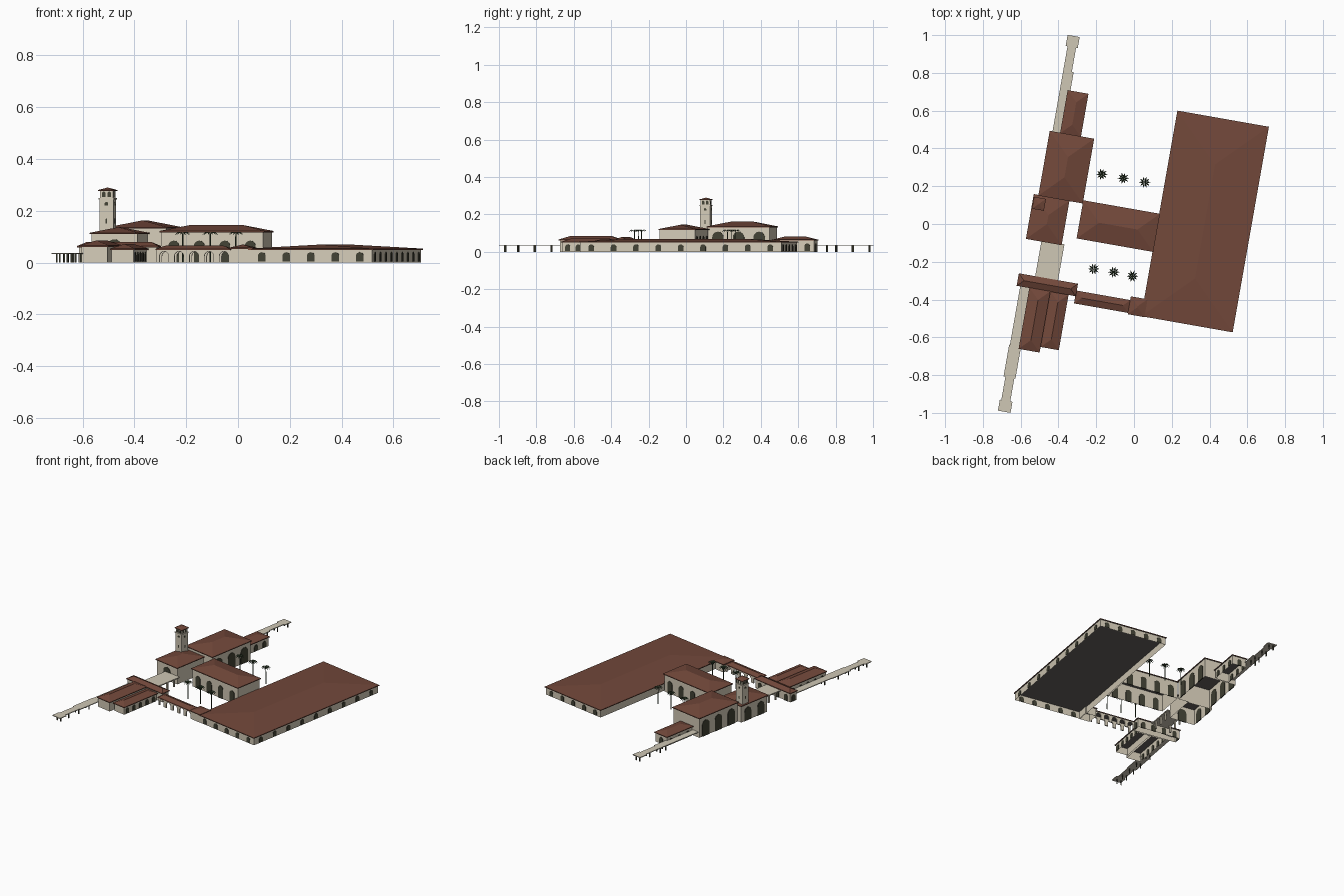
import bpy, bmesh, math
from mathutils import Matrix, Vector

if "Cube" in bpy.data.objects:
    bpy.data.objects.remove(bpy.data.objects["Cube"])

ROT = Matrix.Rotation(math.radians(-10), 4, 'Z')   # whole site is turned 10 degrees


def mat(name, c):
    m = bpy.data.materials.new(name)
    m.diffuse_color = (*c, 1)
    m.use_nodes = True
    m.node_tree.nodes["Principled BSDF"].inputs["Base Color"].default_value = m.diffuse_color
    return m


ROOF = mat("roof_tile", (0.17, 0.065, 0.043))
WALL = mat("plaster", (0.66, 0.60, 0.48))
SLAB = mat("canopy_stone", (0.62, 0.57, 0.46))
DARK = mat("dark_glass", (0.055, 0.055, 0.035))
SOFFIT = mat("soffit", (0.13, 0.12, 0.11))
LEAF = mat("palm_leaf", (0.03, 0.05, 0.025))


def make(name, verts, faces, mats, idx=None, world=ROT, fix=True):
    me = bpy.data.meshes.new(name)
    me.from_pydata([world @ Vector(v) for v in verts], [], faces)
    for m in mats:
        me.materials.append(m)
    if idx:
        me.polygons.foreach_set("material_index", idx)
    if fix:
        bm = bmesh.new()
        bm.from_mesh(me)
        bmesh.ops.recalc_face_normals(bm, faces=bm.faces)
        bm.to_mesh(me)
        bm.free()
    ob = bpy.data.objects.new(name, me)
    bpy.context.collection.objects.link(ob)
    return ob


BOX = [(0, 3, 2, 1), (4, 5, 6, 7), (0, 1, 5, 4), (1, 2, 6, 5), (2, 3, 7, 6), (3, 0, 4, 7)]


def box_verts(u0, u1, v0, v1, z0, z1):
    return [(u, v, z) for z in (z0, z1) for u, v in ((u0, v0), (u1, v0), (u1, v1), (u0, v1))]


def box(name, u0, u1, v0, v1, z0, z1, m):
    return make(name, box_verts(u0, u1, v0, v1, z0, z1), BOX, [m])


def boxes(name, list_of_boxes, m):
    vs, fs = [], []
    for b in list_of_boxes:
        fs += [[i + len(vs) for i in f] for f in BOX]
        vs += box_verts(*b)
    return make(name, vs, fs, [m])


def hip_roof(name, u0, u1, v0, v1, ze, zp, fascia=0.005):
    # soffit, fascia band and four slopes meeting at a ridge
    h = min(u1 - u0, v1 - v0) / 2
    uc, vc = (u0 + u1) / 2, (v0 + v1) / 2
    if v1 - v0 >= u1 - u0:
        a, b = (uc, v0 + h, zp), (uc, v1 - h + 1e-4, zp)
        tops = [(4, 5, 8), (5, 6, 9, 8), (6, 7, 9), (7, 4, 8, 9)]
    else:
        a, b = (u0 + h, vc, zp), (u1 - h, vc, zp)
        tops = [(4, 5, 9, 8), (5, 6, 9), (6, 7, 8, 9), (7, 4, 8)]
    faces = [BOX[0]] + BOX[2:] + tops
    make(name, box_verts(u0, u1, v0, v1, ze - fascia, ze) + [a, b], faces,
         [ROOF, SOFFIT], [1] + [0] * 8)


def walls(name, u0, u1, v0, v1, z):
    # open-bottomed shell of four walls
    make(name, box_verts(u0, u1, v0, v1, 0, z), BOX[2:], [WALL])


def arch(w, z0, z1, n=8):
    r = w / 2
    pts = [(r, z0)] + [(r * math.cos(math.pi * i / n), z1 - r + r * math.sin(math.pi * i / n))
                       for i in range(n + 1)] + [(-r, z0)]
    return pts[::-1]


def windows(name, p, q, n, w, z0, z1, t=0.003, pad=0.0):
    # row of n arched dark panels along the wall from p to q
    p, q = Vector((*p, 0)), Vector((*q, 0))
    d = (q - p).normalized()
    nrm = Vector((d.y, -d.x, 0))
    p, q = p + d * pad, q - d * pad
    vs, fs = [], []
    prof = arch(w, z0, z1)
    k = len(prof)
    for i in range(n):
        c = p.lerp(q, (i + 0.5) / n)
        s = len(vs)
        for side in (-t, t):
            vs += [c + d * a + nrm * side + Vector((0, 0, z)) for a, z in prof]
        fs += [list(range(s, s + k)), list(range(s + k, s + 2 * k))]
        fs += [[s + j, s + (j + 1) % k, s + k + (j + 1) % k, s + k + j] for j in range(k)]
    make(name, vs, fs, [DARK])


def arcade(name, u0, u1, v, n, w, zt, z):
    # wall with real arched openings reaching the ground
    vs, fs, b = [], [], (u1 - u0) / n
    for i in range(n):
        c = u0 + b * (i + 0.5)
        ring = [(c - b / 2, 0)] + [(c + a, h) for a, h in arch(w, 0, zt)] + \
               [(c + b / 2, 0), (c + b / 2, z), (c - b / 2, z)]
        fs.append(list(range(len(vs), len(vs) + len(ring))))
        vs += [(a, v, h) for a, h in ring]
    ob = make(name, vs, fs, [WALL])
    mod = ob.modifiers.new("thickness", 'SOLIDIFY')
    mod.thickness = 0.008
    mod.offset = 0


# buildings: name, u0, u1, v0, v1, eave, peak, then windows (count, width, z0, z1) per side S, E, N, W
B = [
    ("main_block", 0.122, 0.614, -0.474, 0.631, 0.054, 0.070,
     [(5, .030, .004, .040), (9, .030, .004, .040), (5, .030, .004, .040), None]),
    ("great_hall", -0.525, -0.286, 0.060, 0.408, 0.136, 0.163,
     [None, (3, .062, .0, .108), None, (3, .062, .0, .108)]),
    ("tower_hall", -0.550, -0.358, -0.177, 0.064, 0.115, 0.137,
     [(1, .06, .0, .09), None, None, (2, .058, .0, .09)]),
    ("middle_hall", -0.286, 0.126, -0.128, 0.077, 0.122, 0.145,
     [(4, .042, .0, .085), None, (4, .042, .0, .085), None]),
    ("north_wing", -0.469, -0.357, 0.405, 0.637, 0.065, 0.081,
     [None, (3, .03, .004, .045), (1, .03, .0, .045), (3, .03, .004, .045)]),
    ("gate_wing", -0.555, -0.237, -0.430, -0.363, 0.064, 0.080,
     [None, (1, .03, .0, .045), (4, .03, .0, .045), (1, .03, .0, .045)]),
    ("south_wing", -0.487, -0.374, -0.757, -0.428, 0.066, 0.086,
     [None, None, None, (5, .026, .004, .045)]),
    ("south_annex", -0.374, -0.276, -0.727, -0.428, 0.054, 0.072,
     [None, (5, .026, .004, .040), None, None]),
    ("porch", 0.050, 0.140, -0.476, -0.380, 0.058, 0.070, [None] * 4),
]
INS = 0.006
for name, u0, u1, v0, v1, ze, zp, wins in B:
    hip_roof(name + "_roof", u0, u1, v0, v1, ze, zp)
    a0, a1, b0, b1 = u0 + INS, u1 - INS, v0 + INS, v1 - INS
    walls(name + "_walls", a0, a1, b0, b1, ze - 0.005)
    cs = [(a0, b0), (a1, b0), (a1, b1), (a0, b1)]
    for i, w in enumerate(wins):
        if w:
            windows(f"{name}_windows_{'SENW'[i]}", cs[i], cs[(i + 1) % 4], *w)

# covered arcade between the gate wing and the main block
hip_roof("arcade_roof", -0.240, 0.052, -0.469, -0.400, 0.053, 0.066)
arcade("arcade_front", -0.237, 0.056, -0.461, 5, 0.036, 0.043, 0.048)
arcade("arcade_back", -0.237, 0.056, -0.408, 5, 0.036, 0.043, 0.048)

# bell tower
TU, TV = -0.514, 0.018


def tower_box(name, h, z0, z1, m=WALL):
    box(name, TU - h, TU + h, TV - h, TV + h, z0, z1, m)


tower_box("tower_shaft", 0.0275, 0.05, 0.244)
tower_box("tower_cornice", 0.031, 0.244, 0.250)
tower_box("tower_belfry", 0.0255, 0.250, 0.277)
hip_roof("tower_roof", TU - .032, TU + .032, TV - .032, TV + .032, 0.280, 0.290, 0.004)
for tag, h, n, w, z0, z1 in (("belfry_opening", .0255, 2, .013, .253, .274),
                             ("clock", .0275, 1, .014, .220, .234),
                             ("tower_slit", .0275, 1, .006, .15, .17)):
    cs = [(TU - h, TV - h), (TU + h, TV - h), (TU + h, TV + h), (TU - h, TV + h)]
    for i in range(4):
        windows(f"{tag}_{i}", cs[i], cs[(i + 1) % 4], n, w, z0, z1, t=0.001, pad=0.004)

# platform canopies
Z0, Z1 = 0.033, 0.038
canopy = [(-.520, -.455, .865, .925), (-.510, -.464, .735, .866), (-.510, -.454, .62, .736),
          (-.510, -.464, .40, .621), (-.536, -.484, -.745, -.42), (-.540, -.476, -.915, -.744),
          (-.530, -.482, -1.04, -.914), (-.538, -.470, -1.098, -1.039)]
boxes("platform_canopy", [(*c, Z0, Z1) for c in canopy], SLAB)
box("middle_canopy", -.467, -.344, -.37, -.17, 0.050, 0.057, SLAB)

# canopy posts in pairs
posts = []
for v in (.91, .82, .73, .68, -.70, -.82, -.91, -1.0, -1.07):
    for u in ((-.502, -.472) if v > 0 else (-.522, -.492)):
        posts.append((u - .003, u + .003, v - .003, v + .003, 0, Z0))
boxes("canopy_posts", posts, DARK)
boxes("middle_canopy_posts", [(u - .005, u + .005, v - .005, v + .005, 0, .05)
                              for u in (-.458, -.353) for v in (-.33, -.27, -.21)], WALL)

# palms in the two courts
for n, (x, y) in enumerate([(-.170, .263), (-.056, .242), (.057, .221),
                            (-.213, -.238), (-.107, -.255), (-.008, -.276)]):
    here = Matrix.Translation((x, y, 0))
    trunk = [(r * math.cos(a * math.pi / 3), r * math.sin(a * math.pi / 3), z)
             for r, z in ((.0035, 0), (.0025, .113)) for a in range(6)]
    make(f"palm_trunk_{n}", trunk, [(i, (i + 1) % 6, 6 + (i + 1) % 6, 6 + i) for i in range(6)],
         [LEAF], world=here)
    vs, fs = [], []
    for k in range(10):
        turn = Matrix.Rotation(k * math.tau / 10, 4, 'Z')
        s = len(vs)
        vs += [turn @ Vector(p) for p in ((0, 0, .113), (.016, -.0045, .116), (.018, 0, .119),
                                          (.016, .0045, .116), (.031, 0, .106))]
        fs += [(s, s + 1, s + 2), (s, s + 2, s + 3), (s + 1, s + 4, s + 2), (s + 2, s + 4, s + 3)]
    make(f"palm_crown_{n}", vs, fs, [LEAF], world=here)
